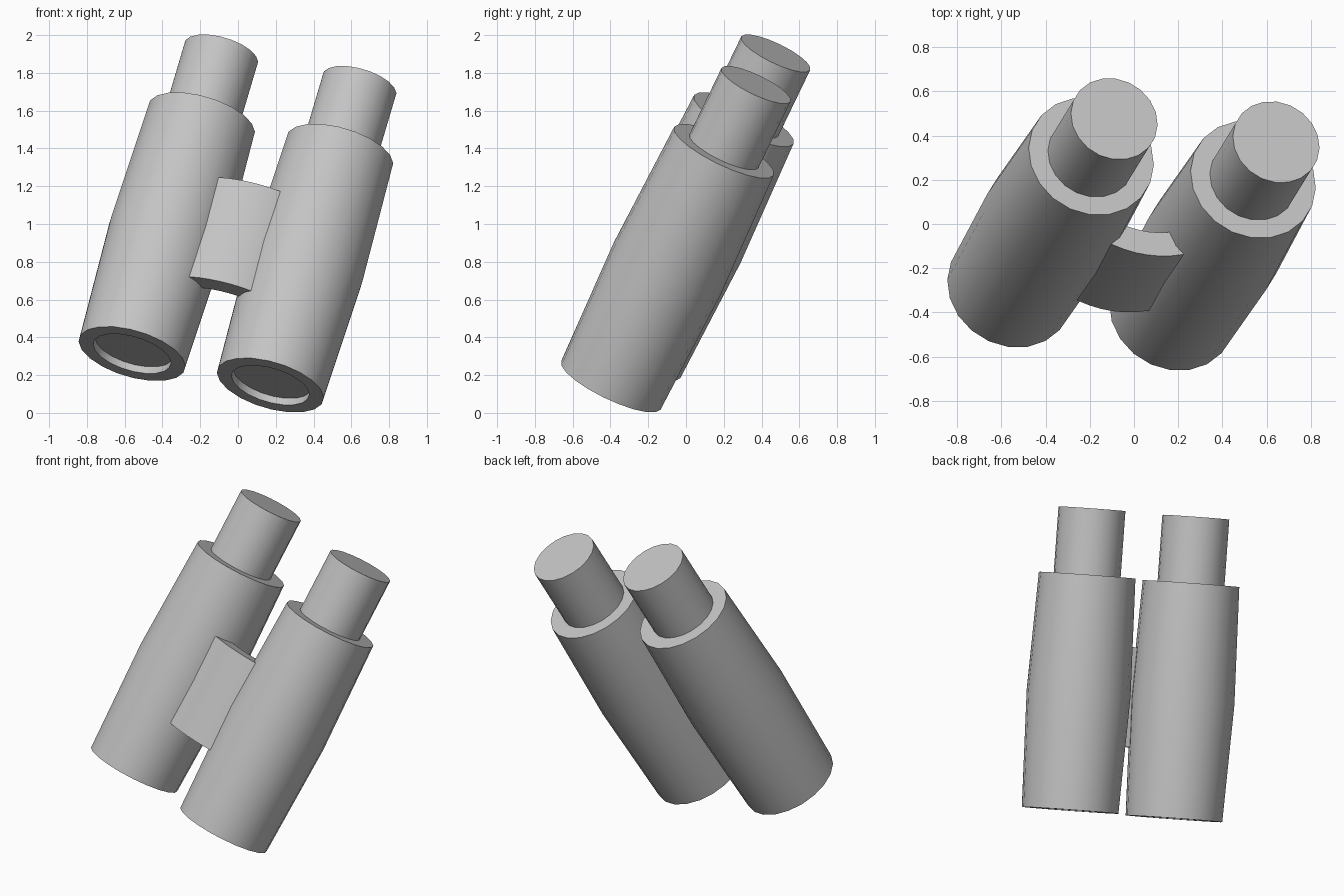
import bpy
import bmesh
import math
from mathutils import Matrix, Vector

cube = bpy.data.objects.get("Cube")
if cube:
    bpy.data.objects.remove(cube, do_unlink=True)

grey = bpy.data.materials.new("plain_grey")
grey.use_nodes = True
grey.diffuse_color = (0.55, 0.55, 0.55, 1)
grey.node_tree.nodes["Principled BSDF"].inputs["Base Color"].default_value = grey.diffuse_color

# Tilted frame: across the pair, towards the back, along the barrels
along = Vector((0.258, 0.42, 0.87)).normalized()
across = Vector((0.731, -0.106, -0.17))
across = (across - along * across.dot(along)).normalized()
back = along.cross(across)
frame = Matrix((across, back, along)).transposed().to_4x4()
frame.translation = (-0.195, -0.345, 0.23)

SIDES = 20
HALF_GAP = 0.379


def finish(name, bm, offset=0):
    """Turn a bmesh into a smooth-shaded object placed in the tilted frame."""
    bmesh.ops.remove_doubles(bm, verts=bm.verts, dist=1e-5)
    bmesh.ops.recalc_face_normals(bm, faces=bm.faces)
    mesh = bpy.data.meshes.new(name)
    bm.to_mesh(mesh)
    bm.free()
    mesh.materials.append(grey)
    obj = bpy.data.objects.new(name, mesh)
    bpy.context.collection.objects.link(obj)
    obj.matrix_world = frame @ Matrix.Translation((offset, 0, 0))
    bpy.ops.object.select_all(action="DESELECT")
    obj.select_set(True)
    bpy.context.view_layer.objects.active = obj
    bpy.ops.object.shade_smooth_by_angle(angle=math.radians(30))


def lathe(name, profile, offset):
    """Spin a (radius, height) profile around the barrel axis."""
    bm = bmesh.new()
    verts = [bm.verts.new((r, 0, h)) for r, h in profile]
    edges = [bm.edges.new(pair) for pair in zip(verts, verts[1:])]
    bmesh.ops.spin(bm, geom=verts + edges, cent=(0, 0, 0), axis=(0, 0, 1),
                   angle=math.tau, steps=SIDES, use_merge=True)
    finish(name, bm, offset)


# Barrels with a slight bulge and a recessed front lens, and their eyepieces
barrel = [(0, 0.04), (0.213, 0.04), (0.213, 0), (0.293, 0),
          (0.315, 0.7125), (0.293, 1.425), (0, 1.425)]
eyepiece = [(0, 1.4), (0.203, 1.4), (0.203, 1.828), (0, 1.828)]
for side, sign in (("right", -1), ("left", 1)):
    lathe(side + "_barrel", barrel, sign * HALF_GAP)
    lathe(side + "_eyepiece", eyepiece, sign * HALF_GAP)

# Curved bridge: an arc section joining the barrels
bm = bmesh.new()
steps, sweep, centre = 8, math.radians(25), 0.26
outline = []
for radius, direction in ((0.507, 1), (0.39, -1)):
    for i in range(steps + 1):
        a = direction * sweep * (2 * i / steps - 1)
        outline.append((radius * math.sin(a), centre - radius * math.cos(a)))
face = bm.faces.new([bm.verts.new((x, y, 0.411)) for x, y in outline])
extruded = bmesh.ops.extrude_face_region(bm, geom=[face], use_keep_orig=True)
top = [v for v in extruded["geom"] if isinstance(v, bmesh.types.BMVert)]
bmesh.ops.translate(bm, verts=top, vec=(0, 0, 0.605))
finish("bridge", bm)
